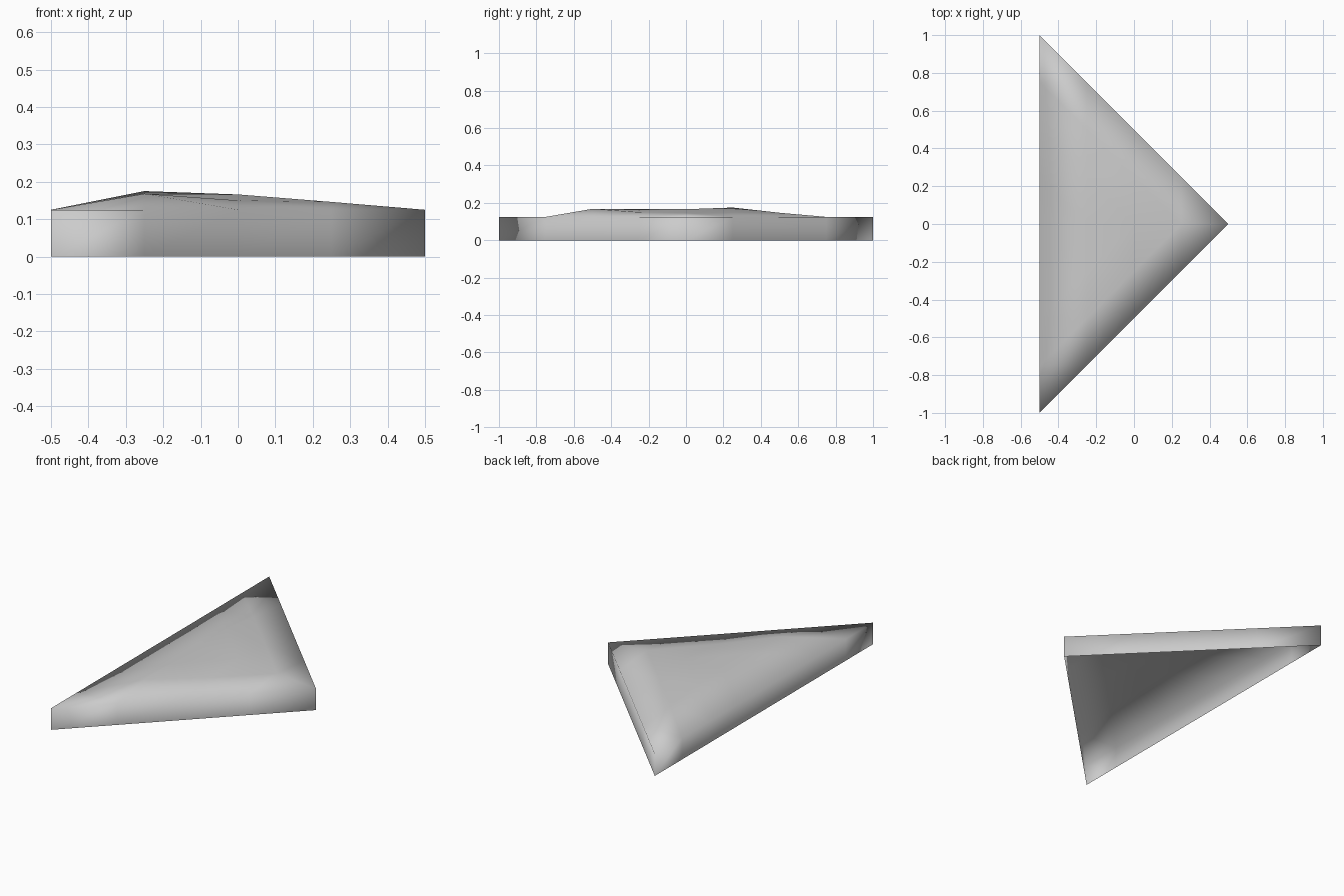
import bpy
import bmesh

if "Cube" in bpy.data.objects:
    bpy.data.objects.remove(bpy.data.objects["Cube"])

STEP = 0.25
EDGE_Z = 0.125

# Heights of the roof's inner grid points, keyed by (column, row) in quarter units
INNER = {
    (1, -2): 0.168, (1, -1): 0.167, (1, 0): 0.166, (1, 1): 0.175, (1, 2): 0.147,
    (2, -1): 0.15, (2, 0): 0.166, (2, 1): 0.15,
    (3, 0): 0.146,
}

bm = bmesh.new()

# Triangular grid of roof points, narrowing toward the right-hand corner
grid = {}
for i in range(5):
    for j in range(i - 4, 5 - i):
        grid[i, j] = bm.verts.new((-0.5 + i * STEP, j * STEP, INNER.get((i, j), EDGE_Z)))

# Roof triangles, mirrored about the y = 0 line
for s in (1, -1):
    for i in range(4):
        for j in range(4 - i):
            tris = [[(i, j), (i + 1, j), (i, j + 1)]]
            if j < 3 - i:
                tris.append([(i + 1, j), (i + 1, j + 1), (i, j + 1)])
            for t in tris:
                bm.faces.new([grid[a, s * b] for a, b in t][::s])

# Side walls dropped from the rim, open underneath
rim = [e for e in bm.edges if e.is_boundary]
new = bmesh.ops.extrude_edge_only(bm, edges=rim)["geom"]
for v in new:
    if isinstance(v, bmesh.types.BMVert):
        v.co.z = 0

bmesh.ops.recalc_face_normals(bm, faces=bm.faces[:])
bm.normal_update()
if sum(f.normal.z for f in bm.faces) < 0:
    bmesh.ops.reverse_faces(bm, faces=bm.faces[:])

# One softly shaded shell
for f in bm.faces:
    f.smooth = True
mesh = bpy.data.meshes.new("triangular_mound")
bm.to_mesh(mesh)
bm.free()
bpy.context.collection.objects.link(bpy.data.objects.new("triangular_mound", mesh))
